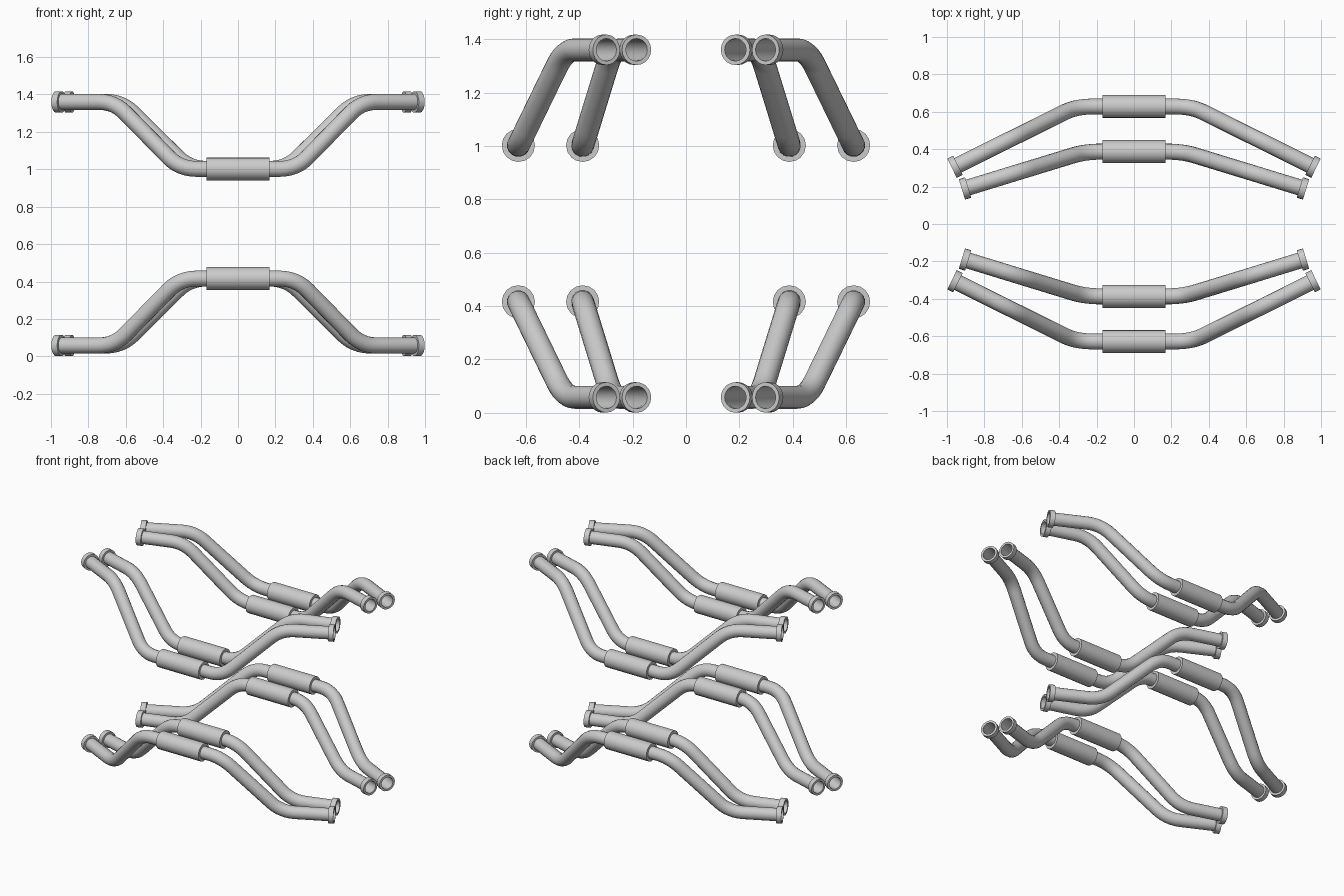
import bpy
import bmesh
import math
from mathutils import Vector

cube = bpy.data.objects.get("Cube")
if cube:
    bpy.data.objects.remove(cube)

MID_Z = 0.709
PIPE_R, COLLAR_R, SLEEVE_R = 0.043, 0.057, 0.062

metal = bpy.data.materials.new("light grey metal")
metal.use_nodes = True
GREY = (0.6, 0.6, 0.6, 1)
metal.diffuse_color = GREY
metal.node_tree.nodes["Principled BSDF"].inputs["Base Color"].default_value = GREY


def finish(obj):
    obj.data.materials.append(metal)
    bpy.ops.object.select_all(action="DESELECT")
    obj.select_set(True)
    bpy.context.view_layer.objects.active = obj
    bpy.ops.object.shade_smooth_by_angle(angle=math.radians(35))


def fillet(points, cut=0.09, steps=6):
    """Round every inner corner of a path."""
    path = [points[0]]
    for a, b, c in zip(points, points[1:], points[2:]):
        p = b + (a - b).normalized() * cut
        q = b + (c - b).normalized() * cut
        for i in range(steps + 1):
            t = i / steps
            path.append(p * (1 - t) ** 2 + b * 2 * t * (1 - t) + q * t * t)
    return path + [points[-1]]


def tube(name, path):
    """Open hollow pipe swept along a path."""
    curve = bpy.data.curves.new(name, "CURVE")
    curve.dimensions = "3D"
    curve.bevel_depth = PIPE_R
    curve.bevel_resolution = 6
    spline = curve.splines.new("POLY")
    spline.points.add(len(path) - 1)
    for point, co in zip(spline.points, path):
        point.co = (*co, 1)
    obj = bpy.data.objects.new(name, curve)
    bpy.context.collection.objects.link(obj)
    bpy.ops.object.select_all(action="DESELECT")
    obj.select_set(True)
    bpy.context.view_layer.objects.active = obj
    bpy.ops.object.convert(target="MESH")
    finish(bpy.context.object)


def ring(name, start, end, radius, bore, sides):
    """Hollow cylinder between two points."""
    axis = end - start
    turn = axis.to_track_quat("Z", "Y")
    bm = bmesh.new()
    profile = [(bore, 0), (radius, 0), (radius, 1), (bore, 1)]
    loops = []
    for r, t in profile:
        loops.append([bm.verts.new(start + axis * t + turn @ Vector(
            (r * math.cos(a), r * math.sin(a), 0)))
            for a in (math.tau * i / sides for i in range(sides))])
    for k in range(len(loops)):
        low, high = loops[k], loops[(k + 1) % len(loops)]
        for i in range(sides):
            j = (i + 1) % sides
            bm.faces.new((low[i], low[j], high[j], high[i]))
    bmesh.ops.recalc_face_normals(bm, faces=bm.faces)
    mesh = bpy.data.meshes.new(name)
    bm.to_mesh(mesh)
    bm.free()
    obj = bpy.data.objects.new(name, mesh)
    bpy.context.collection.objects.link(obj)
    finish(obj)


# Half path of each pipe: (x, y, height away from the middle plane)
RUNS = {
    "outer": [(0.31, 0.628, 0.293), (0.66, 0.454, 0.651), (0.973, 0.298, 0.651)],
    "inner": [(0.26, 0.387, 0.293), (0.62, 0.277, 0.651), (0.92, 0.185, 0.651)],
}

for level, sz in (("lower", -1), ("upper", 1)):
    for side, sy in (("front", -1), ("back", 1)):
        for run, pts in RUNS.items():
            tag = f"{side}_{level}_{run}"
            half = [Vector((x, sy * y, MID_Z + sz * h)) for x, y, h in pts]
            whole = [Vector((-p.x, p.y, p.z)) for p in reversed(half)] + half

            # Bent pipe
            tube(tag + "_pipe", fillet(whole))

            # Thick sleeve at the middle
            mid = Vector((0, half[0].y, half[0].z))
            reach = Vector((0.168, 0, 0))
            ring(tag + "_sleeve", mid - reach, mid + reach, SLEEVE_R, PIPE_R - 0.002, 16)

            # Open collars on both ends
            for hand, tip, prev in (("right", whole[0], whole[1]),
                                    ("left", whole[-1], whole[-2])):
                back = tip + (prev - tip).normalized() * 0.035
                ring(f"{tag}_{hand}_collar", back, tip, COLLAR_R, PIPE_R - 0.001, 20)
